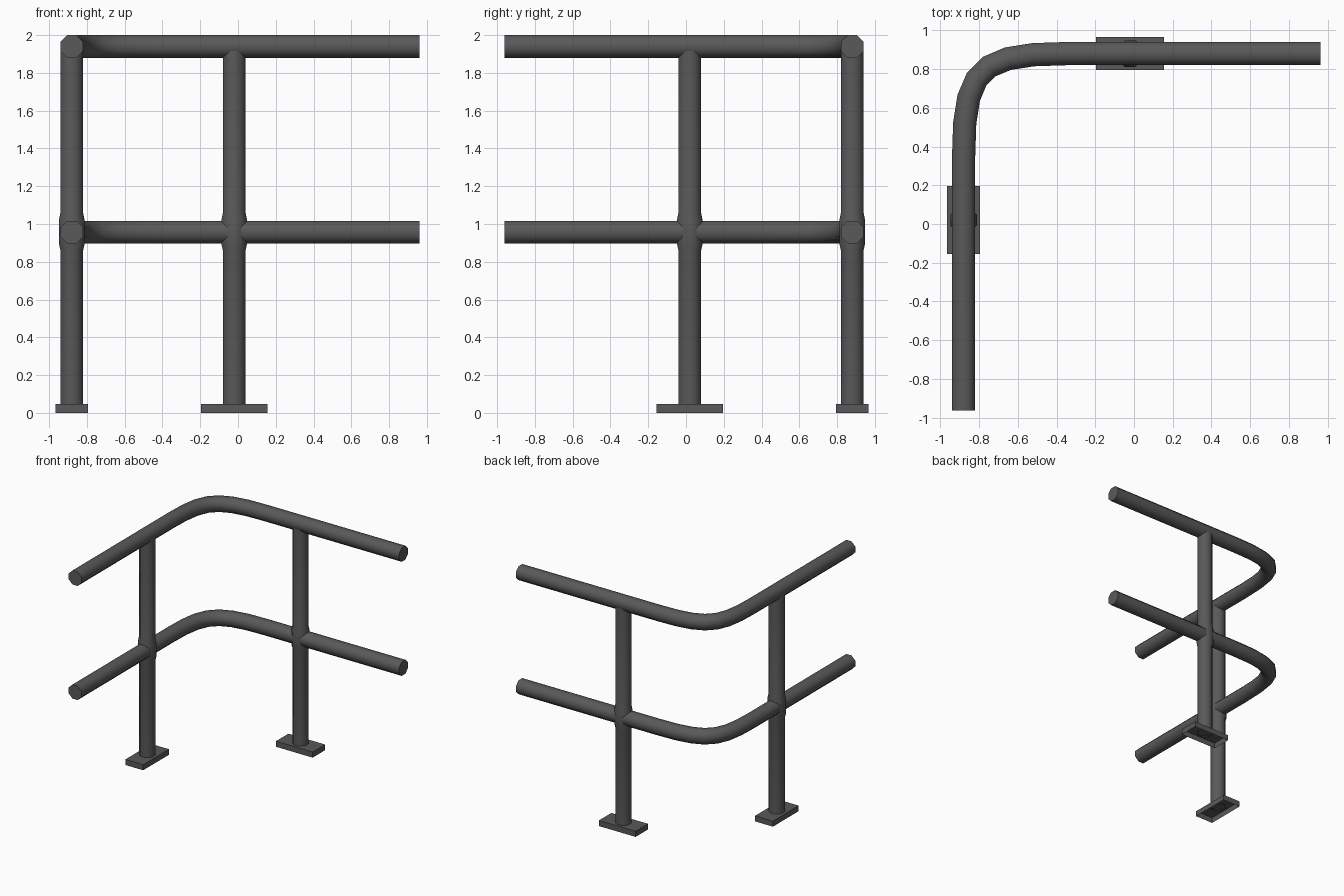
import bpy, bmesh, math
from mathutils import Vector

if "Cube" in bpy.data.objects:
    bpy.data.objects.remove(bpy.data.objects["Cube"])

APO = 0.06            # tube half width, flat to flat
C = 0.88              # rail line distance from the centre
POST = 0.02           # post offset along each run
SIDES = 8

steel = bpy.data.materials.new("dark grey steel")
steel.diffuse_color = (0.1, 0.1, 0.1, 1)
steel.use_nodes = True
steel.node_tree.nodes["Principled BSDF"].inputs["Base Color"].default_value = steel.diffuse_color


def finish(name, bm, smooth=True):
    bmesh.ops.recalc_face_normals(bm, faces=bm.faces)
    me = bpy.data.meshes.new(name)
    bm.to_mesh(me)
    bm.free()
    me.materials.append(steel)
    ob = bpy.data.objects.new(name, me)
    bpy.context.collection.objects.link(ob)
    if smooth:
        bpy.ops.object.select_all(action='DESELECT')
        ob.select_set(True)
        bpy.context.view_layer.objects.active = ob
        bpy.ops.object.shade_smooth_by_angle(angle=math.radians(60))
    return ob


def loft(bm, rings, caps):
    loops = [[bm.verts.new(p) for p in r] for r in rings]
    for a, b in zip(loops, loops[1:]):
        for i in range(SIDES):
            j = (i + 1) % SIDES
            bm.faces.new((a[i], a[j], b[j], b[i]))
    if caps[0]:
        bm.faces.new(loops[0])
    if caps[1]:
        bm.faces.new(loops[-1])


def octagon(center, u, v, apothem):
    r = apothem / math.cos(math.pi / SIDES)
    angles = [(i + 0.5) * 2 * math.pi / SIDES for i in range(SIDES)]
    return [center + u * (r * math.cos(a)) + v * (r * math.sin(a)) for a in angles]


# Rail path: straight, seven-segment bezier corner, straight
def rail(name, z):
    L, a = 0.53, 0.08
    pts = [Vector((-C, -0.962, z))]
    ctrl = [(0, L), (0, a), (a, 0), (L, 0)]
    for k in range(8):
        t = k / 7
        w = [(1 - t) ** 3, 3 * t * (1 - t) ** 2, 3 * t * t * (1 - t), t ** 3]
        x = sum(wi * c[0] for wi, c in zip(w, ctrl))
        y = sum(wi * c[1] for wi, c in zip(w, ctrl))
        pts.append(Vector((-C + x, C - y, z)))
    pts.append(Vector((0.962, C, z)))
    up = Vector((0, 0, 1))
    rings = []
    for i, p in enumerate(pts):
        d = (pts[min(i + 1, len(pts) - 1)] - pts[max(i - 1, 0)]).normalized()
        if i == 1:
            d = Vector((0, 1, 0))
        elif i == len(pts) - 2:
            d = Vector((1, 0, 0))
        rings.append(octagon(p, d.cross(up), up, APO))
    bm = bmesh.new()
    loft(bm, rings, (True, True))
    finish(name, bm)


rail("top_rail", 1.94)
rail("middle_rail", 0.957)


# Posts swell into a collar around the middle rail
def post(name, x, y):
    X, Y = Vector((1, 0, 0)), Vector((0, 1, 0))
    profile = [(0.04, APO), (0.86, APO), (0.895, 0.068), (1.02, 0.068),
               (1.06, APO), (1.915, APO)]
    bm = bmesh.new()
    loft(bm, [octagon(Vector((x, y, z)), X, Y, r) for z, r in profile], (False, False))
    finish(name, bm)


# Foot plates are shallow boxes, open underneath
def foot(name, x, y, sx, sy, h=0.048):
    bm = bmesh.new()
    bmesh.ops.create_cube(bm, size=1)
    for v in bm.verts:
        v.co = Vector((x + v.co.x * sx, y + v.co.y * sy, (v.co.z + 0.5) * h))
    bm.normal_update()
    bottom = [f for f in bm.faces if f.normal.z < -0.5]
    bmesh.ops.delete(bm, geom=bottom, context='FACES_ONLY')
    finish(name, bm, smooth=False)


post("back_post", -POST, C)
post("side_post", -C, POST)
foot("back_foot_plate", -POST, C, 0.35, 0.17)
foot("side_foot_plate", -C, POST, 0.17, 0.35)
